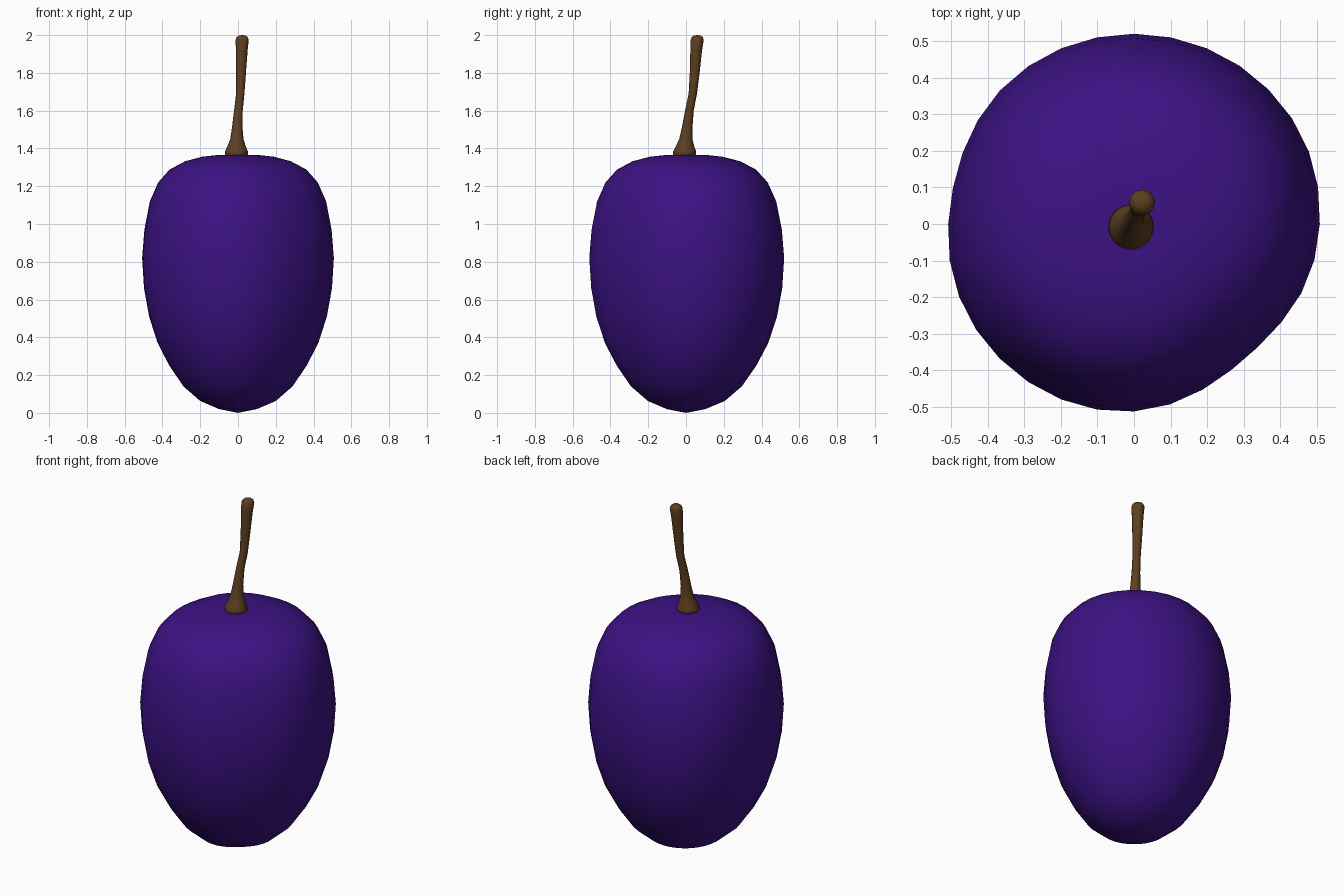
import bpy
import bmesh
from math import cos, sin, pi, exp, radians

if "Cube" in bpy.data.objects:
    bpy.data.objects.remove(bpy.data.objects["Cube"])


def material(name, color):
    mat = bpy.data.materials.new(name)
    mat.diffuse_color = color
    mat.use_nodes = True
    mat.node_tree.nodes["Principled BSDF"].inputs["Base Color"].default_value = mat.diffuse_color
    return mat


def loft(name, rings, sides, mat, shape=lambda a, z: 1.0):
    """Closed skin over rings given as (x, y, z, radius); the ends close to a point."""
    bm = bmesh.new()
    loops = []
    for x, y, z, r in rings:
        if r == 0:
            loops.append([bm.verts.new((x, y, z))] * sides)
            continue
        loop = []
        for i in range(sides):
            a = 2 * pi * i / sides
            rr = r * shape(a, z)
            loop.append(bm.verts.new((x + rr * cos(a), y + rr * sin(a), z)))
        loops.append(loop)
    for low, high in zip(loops, loops[1:]):
        for i in range(sides):
            j = (i + 1) % sides
            corners = [low[i], low[j], high[j], high[i]]
            bm.faces.new(list(dict.fromkeys(corners)))
    bmesh.ops.recalc_face_normals(bm, faces=bm.faces)
    for f in bm.faces:
        f.smooth = True
    mesh = bpy.data.meshes.new(name)
    bm.to_mesh(mesh)
    bm.free()
    mesh.materials.append(mat)
    obj = bpy.data.objects.new(name, mesh)
    bpy.context.collection.objects.link(obj)
    return obj


def fruit_shape(a, z):
    # Slightly uneven cross-section with one flattened side at the front right
    def bump(center, width):
        d = (a - radians(center) + pi) % (2 * pi) - pi
        return exp(-(d / radians(width)) ** 2)
    return 1.025 - 0.085 * bump(-48, 32) - 0.03 * bump(168, 25) - 0.015 * bump(0, 20)


# Fruit body
profile = [(0.0, 0.0), (0.10, 0.02), (0.20, 0.063), (0.288, 0.14), (0.363, 0.25),
           (0.425, 0.37), (0.47, 0.51), (0.497, 0.66), (0.507, 0.82), (0.495, 0.97),
           (0.466, 1.12), (0.422, 1.22), (0.362, 1.288), (0.28, 1.332),
           (0.19, 1.356), (0.10, 1.366), (0.0, 1.366)]
loft("fruit_body", [(0, 0, z, r) for r, z in profile], 32,
     material("purple_skin", (0.045, 0.006, 0.23, 1)), fruit_shape)

# Curved stem, flared at the base with a rounded tip
stem = [(-0.008, -0.008, 1.355, 0), (-0.008, -0.008, 1.357, 0.05), (-0.008, -0.008, 1.37, 0.062),
        (-0.008, -0.007, 1.385, 0.06), (-0.008, -0.005, 1.41, 0.049), (-0.006, -0.001, 1.45, 0.035),
        (-0.004, 0.006, 1.51, 0.028), (0.002, 0.018, 1.60, 0.023), (0.012, 0.036, 1.69, 0.022),
        (0.016, 0.046, 1.80, 0.026), (0.020, 0.054, 1.92, 0.031), (0.022, 0.059, 1.975, 0.035),
        (0.022, 0.060, 1.99, 0.029), (0.022, 0.060, 1.998, 0.017), (0.022, 0.060, 2.0, 0)]
loft("stem", stem, 16, material("brown_stem", (0.11, 0.05, 0.014, 1)))
